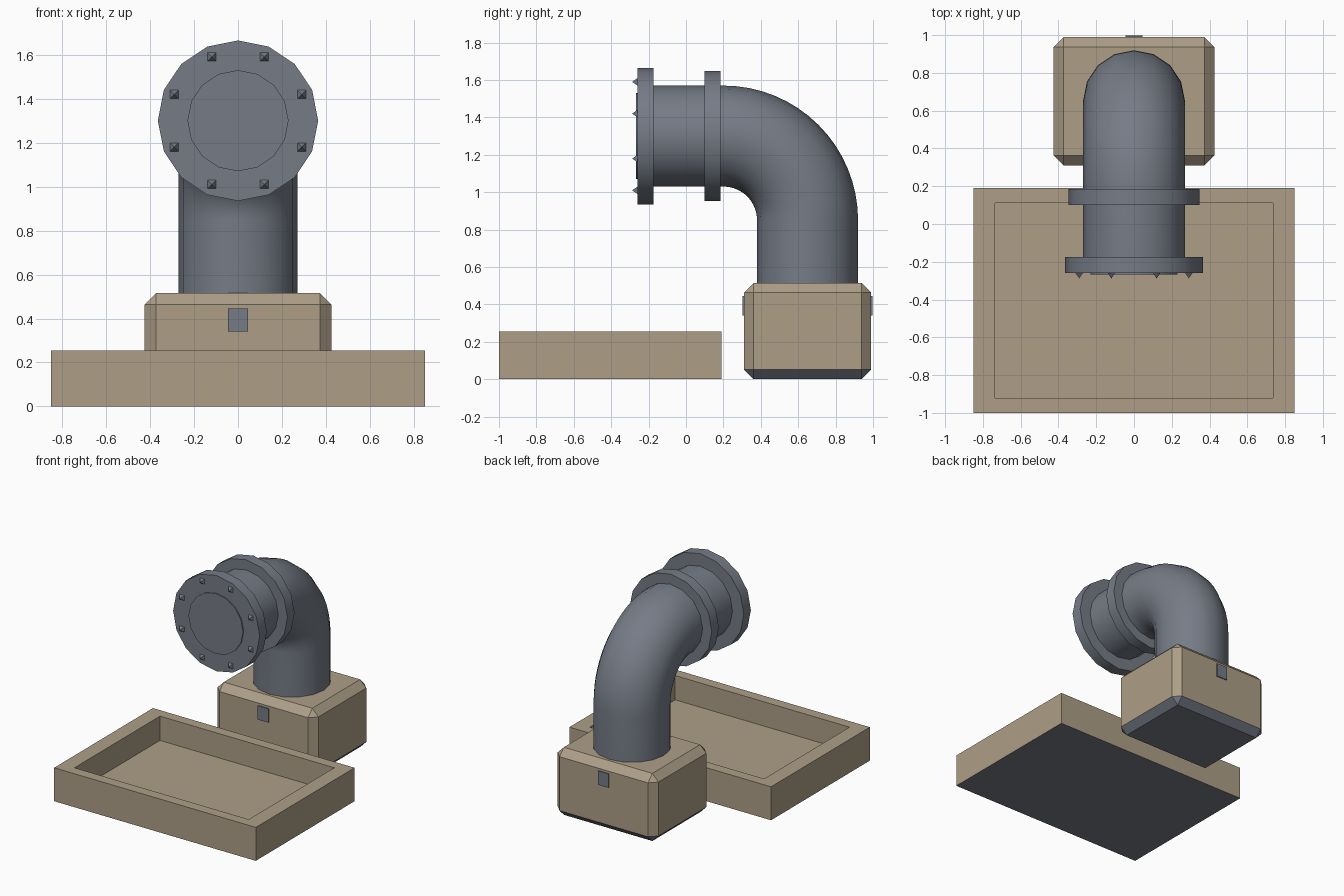
import bpy, bmesh, math
from mathutils import Vector

if "Cube" in bpy.data.objects:
    bpy.data.objects.remove(bpy.data.objects["Cube"])


def material(name, rgb):
    m = bpy.data.materials.new(name)
    m.diffuse_color = (*rgb, 1)
    m.use_nodes = True
    m.node_tree.nodes["Principled BSDF"].inputs["Base Color"].default_value = m.diffuse_color
    return m


TAN = material("tan_stone", (0.42, 0.345, 0.245))
STEEL = material("steel_grey", (0.18, 0.20, 0.24))


def finish(name, bm, mats, smooth=False, rule=None):
    """Turn a bmesh into an object, optionally colouring faces by a rule."""
    bmesh.ops.recalc_face_normals(bm, faces=bm.faces)
    bm.normal_update()
    if rule:
        for f in bm.faces:
            f.material_index = rule(f)
    me = bpy.data.meshes.new(name)
    bm.to_mesh(me)
    bm.free()
    for m in mats:
        me.materials.append(m)
    ob = bpy.data.objects.new(name, me)
    bpy.context.collection.objects.link(ob)
    if smooth:
        bpy.ops.object.select_all(action='DESELECT')
        ob.select_set(True)
        bpy.context.view_layer.objects.active = ob
        bpy.ops.object.shade_smooth_by_angle(angle=math.radians(30))
    return ob


def loft(bm, loops):
    """Skin a row of closed point loops and cap both ends."""
    rows = [[bm.verts.new(p) for p in loop] for loop in loops]
    n = len(rows[0])
    for a, b in zip(rows, rows[1:]):
        for i in range(n):
            j = (i + 1) % n
            bm.faces.new((a[i], a[j], b[j], b[i]))
    bm.faces.new(rows[0])
    bm.faces.new(rows[-1])


def box(bm, lo, hi):
    lo, hi = Vector(lo), Vector(hi)
    verts = bmesh.ops.create_cube(bm, size=1)["verts"]
    for v in verts:
        v.co = (lo + hi) / 2 + v.co * (hi - lo)


def rect(x, y0, y1, z):
    return [(-x, y0, z), (x, y0, z), (x, y1, z), (-x, y1, z)]


def ring(y, z, radius, tilt=0.0, sides=16):
    """Ring round the pipe path; tilt 0 faces along y, 90 degrees faces down."""
    up = Vector((0, math.sin(tilt), math.cos(tilt)))
    side = Vector((1, 0, 0))
    c = Vector((0, y, z))
    return [c + radius * (up * math.cos(a) + side * math.sin(a))
            for a in (2 * math.pi * i / sides for i in range(sides))]


def faces_down(f):
    return 1 if f.normal.z < -0.1 else 0


# Open tray with steel underside
bm = bmesh.new()
loft(bm, [rect(0.85, -1, 0.19, 0), rect(0.85, -1, 0.19, 0.255),
          rect(0.735, -0.92, 0.11, 0.255), rect(0.735, -0.92, 0.11, 0.07)])
finish("tray", bm, [TAN, STEEL], rule=faces_down)

# Chamfered pedestal block with steel underside
bm = bmesh.new()
box(bm, (-0.425, 0.31, 0), (0.425, 0.99, 0.515))
bmesh.ops.bevel(bm, geom=bm.edges[:], offset=0.052, offset_type='OFFSET',
                segments=1, affect='EDGES')
finish("pedestal", bm, [TAN, STEEL], rule=faces_down)

# Small plates on the front and back of the pedestal
for name, y0, y1 in (("front_plate", 0.302, 0.311), ("back_plate", 0.989, 0.998)):
    bm = bmesh.new()
    box(bm, (-0.045, y0, 0.34), (0.045, y1, 0.445))
    finish(name, bm, [STEEL])

# Elbow pipe: straight run, quarter bend, straight drop
AXIS_Z, R, BEND = 1.30, 0.27, 0.45
loops = [ring(-0.18, AXIS_Z, R)]
for k in range(17):
    t = math.pi / 2 * k / 16
    loops.append(ring(0.2 + BEND * math.sin(t), 0.85 + BEND * math.cos(t), R, t))
loops.append(ring(0.65, 0.50, R, math.pi / 2))
bm = bmesh.new()
loft(bm, loops)
finish("elbow_pipe", bm, [STEEL], smooth=True)

# Flanges and end cap disc
for name, y0, y1, r in (("end_flange", -0.26, -0.175, 0.365),
                        ("middle_flange", 0.10, 0.185, 0.347),
                        ("end_cap", -0.268, -0.255, 0.23)):
    bm = bmesh.new()
    loft(bm, [ring(y0, AXIS_Z, r), ring(y1, AXIS_Z, r)])
    finish(name, bm, [STEEL], smooth=True)

# Pyramid bolts round the end flange
bm = bmesh.new()
for i in range(8):
    a = math.radians(22.5 + 45 * i)
    x, z, h = 0.314 * math.sin(a), AXIS_Z + 0.314 * math.cos(a), 0.02
    base = [bm.verts.new((x + sx * h, -0.259, z + sz * h))
            for sx, sz in ((-1, -1), (1, -1), (1, 1), (-1, 1))]
    tip = bm.verts.new((x, -0.288, z))
    bm.faces.new(base)
    for k in range(4):
        bm.faces.new((base[k], base[(k + 1) % 4], tip))
finish("flange_bolts", bm, [STEEL])
